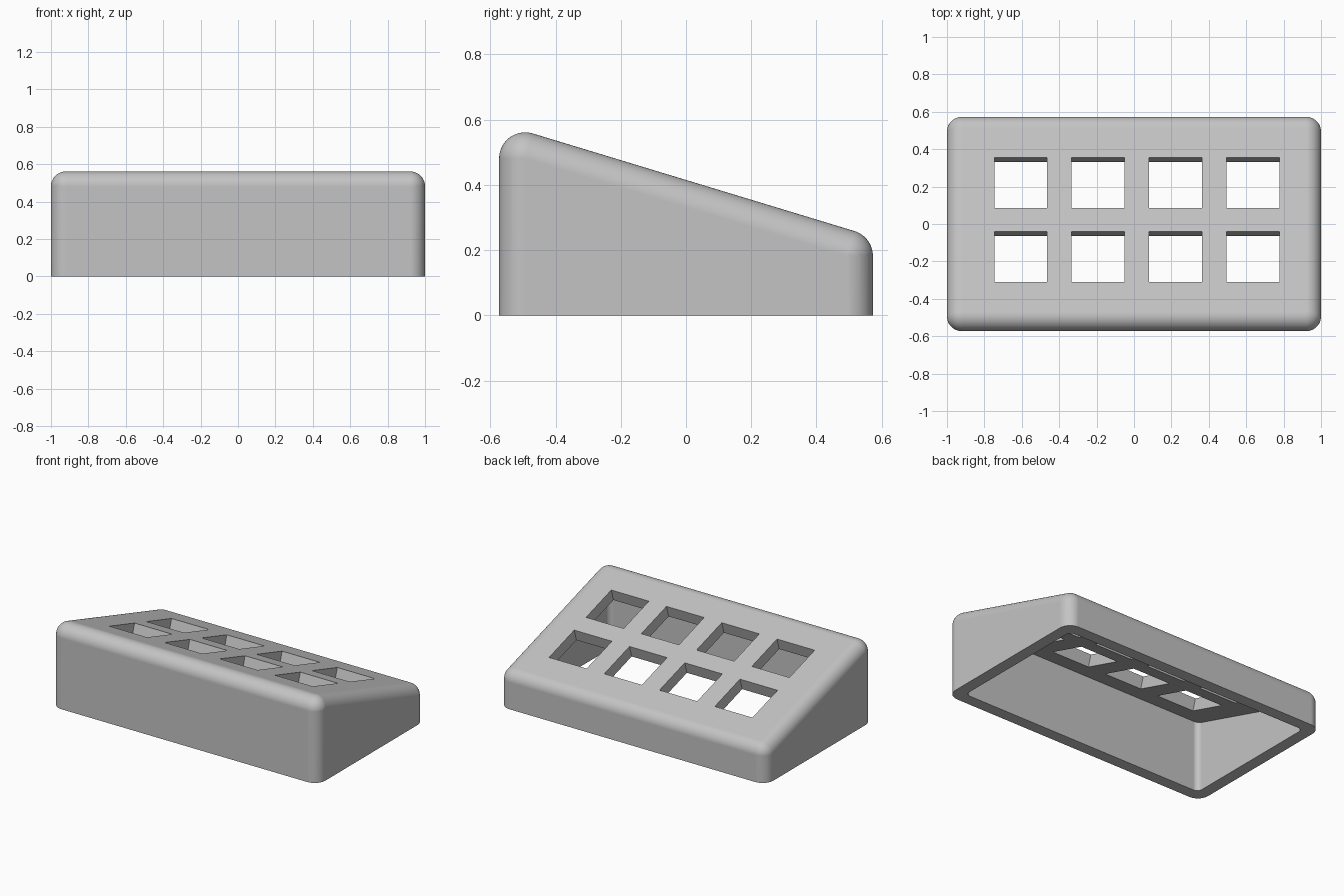
import bpy
import bmesh
import math
from mathutils import Matrix, Vector

if "Cube" in bpy.data.objects:
    bpy.data.objects.remove(bpy.data.objects["Cube"])

HALF_X, HALF_Y = 1.0, 0.573
RADIUS, WALL = 0.08, 0.08
RINGS = 32
TILT = 3 * math.pi / RINGS          # slope matches whole sphere rings
FRONT_Z = 0.481                     # centre height of the tall fillet
slope = math.tan(TILT)
top_mid = FRONT_Z + RADIUS / math.cos(TILT) - (HALF_Y - RADIUS) * slope
tilt_matrix = Matrix.Rotation(-TILT, 4, "X")


def top_z(y, depth=0.0):
    """Height of the sloped panel, or of a plane parallel below it."""
    return top_mid - depth / math.cos(TILT) - y * slope


def make_object(name, bm):
    bmesh.ops.recalc_face_normals(bm, faces=bm.faces)
    mesh = bpy.data.meshes.new(name)
    bm.to_mesh(mesh)
    bm.free()
    obj = bpy.data.objects.new(name, mesh)
    bpy.context.collection.objects.link(obj)
    return obj


# Outer wedge: hull around corner balls and base discs
bm = bmesh.new()
for sx in (-1, 1):
    for sy in (-1, 1):
        x, y = sx * (HALF_X - RADIUS), sy * (HALF_Y - RADIUS)
        z = FRONT_Z - (y + HALF_Y - RADIUS) * slope
        bmesh.ops.create_uvsphere(bm, u_segments=48, v_segments=RINGS, radius=RADIUS,
                                  matrix=Matrix.Translation((x, y, z)) @ tilt_matrix)
        bmesh.ops.create_circle(bm, segments=48, radius=RADIUS,
                                matrix=Matrix.Translation((x, y, 0)))
points = [v.co.copy() for v in bm.verts]
bm.free()
bm = bmesh.new()
for p in points:
    bm.verts.new(p)
hull = bmesh.ops.convex_hull(bm, input=bm.verts)
loose = {g for g in hull["geom_interior"] + hull["geom_unused"]
         if isinstance(g, bmesh.types.BMVert)}
bmesh.ops.delete(bm, geom=list(loose), context="VERTS")
bmesh.ops.dissolve_limit(bm, angle_limit=math.radians(0.3), verts=bm.verts, edges=bm.edges)
housing = make_object("sloped_housing", bm)

# Cavity: rounded box open below, with a ceiling parallel to the panel
bm = bmesh.new()
bmesh.ops.create_cube(bm, size=2)
bmesh.ops.scale(bm, vec=Vector((HALF_X - WALL, HALF_Y - WALL, 1)), verts=bm.verts)
uprights = [e for e in bm.edges if abs(e.verts[0].co.z - e.verts[1].co.z) > 1]
bmesh.ops.bevel(bm, geom=uprights, offset=0.035, segments=8, profile=0.5, affect="EDGES")
for v in bm.verts:
    v.co.z = top_z(v.co.y, WALL) if v.co.z > 0 else -0.2
cavity = make_object("cavity_cutter", bm)

# Square openings: two rows of four, cut square to the panel
bm = bmesh.new()
PITCH, SIZE = 0.414, 0.282
for column in range(4):
    for row in range(2):
        x = 0.015 + (column - 1.5) * PITCH
        y = 0.023 + (row - 0.5) * PITCH * math.cos(TILT)
        place = Matrix.Translation((x, y, top_z(y))) @ tilt_matrix
        bmesh.ops.create_cube(bm, size=1,
                              matrix=place @ Matrix.Diagonal((SIZE, SIZE, 0.3, 1)))
openings = make_object("opening_cutter", bm)

# Cut the housing and discard the cutters
bpy.ops.object.select_all(action="DESELECT")
bpy.context.view_layer.objects.active = housing
housing.select_set(True)
for cutter in (cavity, openings):
    cutter.hide_render = True
    cut = housing.modifiers.new("cut", "BOOLEAN")
    cut.operation = "DIFFERENCE"
    cut.solver = "EXACT"
    cut.object = cutter
    bpy.ops.object.modifier_apply(modifier=cut.name)
    bpy.data.objects.remove(cutter)

# Plain grey finish
grey = bpy.data.materials.new("light_grey")
grey.use_nodes = True
colour = (0.55, 0.55, 0.55, 1)
grey.diffuse_color = colour
grey.node_tree.nodes["Principled BSDF"].inputs["Base Color"].default_value = colour
housing.data.materials.clear()
housing.data.materials.append(grey)

# Smooth fillets, crisp cut edges
bpy.ops.object.shade_smooth_by_angle(angle=math.radians(30))
weighted = housing.modifiers.new("even_shading", "WEIGHTED_NORMAL")
weighted.keep_sharp = True
